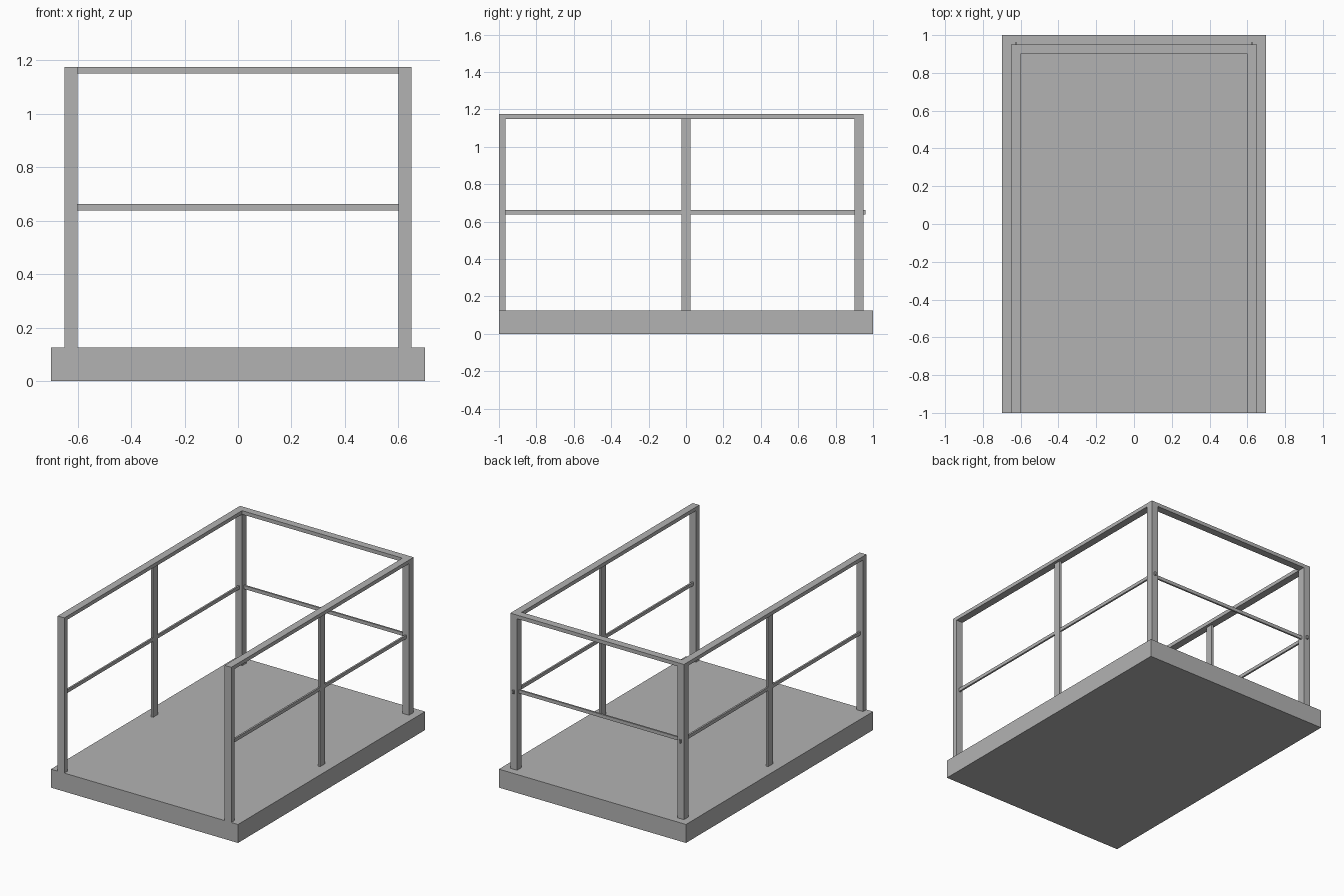
import bpy, bmesh
from mathutils import Vector

cube = bpy.data.objects.get("Cube")
if cube:
    bpy.data.objects.remove(cube, do_unlink=True)

grey = bpy.data.materials.new("plain_grey")
grey.use_nodes = True
colour = (0.45, 0.45, 0.45, 1)
grey.diffuse_color = colour
grey.node_tree.nodes["Principled BSDF"].inputs["Base Color"].default_value = colour

DECK, TOP, RAIL = 0.125, 1.175, 0.025   # deck top, overall height, handrail depth
IN, OUT, BACK = 0.60, 0.65, 0.95        # inner and outer railing lines
MID_X, MID_Z = 0.625, 0.65              # middle rail lines


def prism(name, outline, z0, z1):
    """Extrude a flat outline from z0 up to z1."""
    bm = bmesh.new()
    face = bm.faces.new([bm.verts.new((x, y, z0)) for x, y in outline])
    top = bmesh.ops.extrude_face_region(bm, geom=[face])
    moved = [v for v in top["geom"] if isinstance(v, bmesh.types.BMVert)]
    bmesh.ops.translate(bm, verts=moved, vec=Vector((0, 0, z1 - z0)))
    bmesh.ops.recalc_face_normals(bm, faces=bm.faces)
    mesh = bpy.data.meshes.new(name)
    bm.to_mesh(mesh)
    bm.free()
    mesh.materials.append(grey)
    obj = bpy.data.objects.new(name, mesh)
    bpy.context.collection.objects.link(obj)
    return obj


def box(name, x0, x1, y0, y1, z0, z1):
    return prism(name, [(x0, y0), (x1, y0), (x1, y1), (x0, y1)], z0, z1)


# Platform
box("deck", -0.7, 0.7, -1, 1, 0, DECK)

# U-shaped handrail, open at the front
prism("handrail", [(-OUT, -1), (-IN, -1), (-IN, BACK - 0.05), (IN, BACK - 0.05),
                   (IN, -1), (OUT, -1), (OUT, BACK), (-OUT, BACK)], TOP - RAIL, TOP)

# Posts and middle rails on both sides
for side, s in (("left", 1), ("right", -1)):
    for part, y0, y1 in (("front_post", -1, -0.965), ("back_post", BACK - 0.05, BACK)):
        x0, x1 = sorted((s * IN, s * OUT))
        box(f"{side}_{part}", x0, x1, y0, y1, DECK, TOP - RAIL)
    c = s * MID_X
    box(f"{side}_middle_post", c - 0.007, c + 0.007, -0.025, 0.025, DECK, TOP - RAIL)
    box(f"{side}_middle_rail", c - 0.006, c + 0.006, -0.98, 0.96, MID_Z - 0.0115, MID_Z + 0.0115)

# Back middle rail
box("back_middle_rail", -MID_X, MID_X, 0.919, 0.931, MID_Z - 0.0115, MID_Z + 0.0115)
